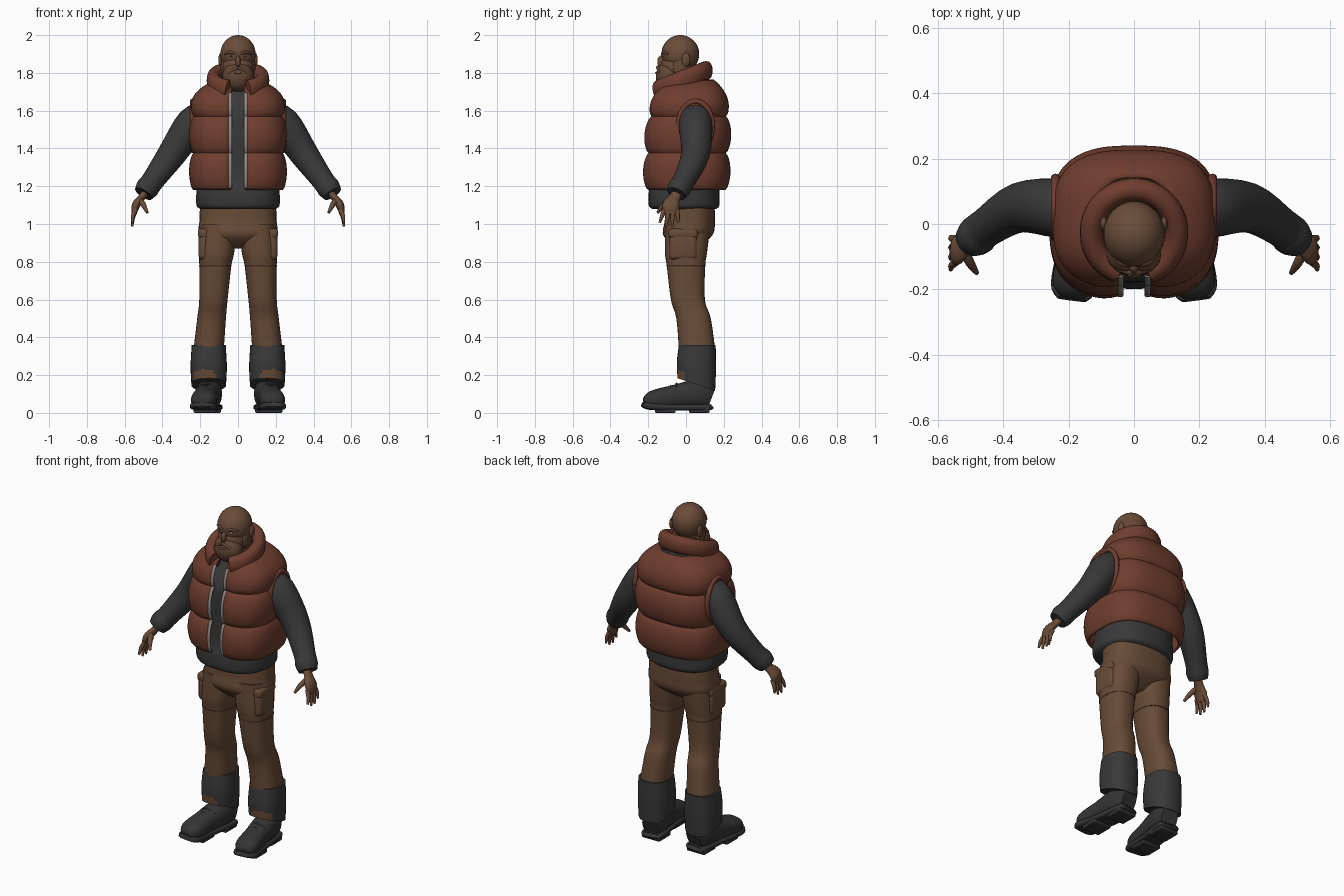
import bpy, bmesh
from math import cos, sin, pi, exp, copysign, radians
from mathutils import Vector, Matrix

default_cube = bpy.data.objects.get("Cube")
if default_cube:
    bpy.data.objects.remove(default_cube)


def material(name, red, green, blue):
    mat = bpy.data.materials.new(name)
    mat.use_nodes = True
    mat.diffuse_color = (red, green, blue, 1)
    shader = mat.node_tree.nodes["Principled BSDF"]
    shader.inputs["Base Color"].default_value = mat.diffuse_color
    shader.inputs["Roughness"].default_value = .8
    return mat


SKIN = material("skin", .145, .073, .04)
HAIR = material("hair", .13, .062, .034)
VEST = material("vest rust", .16, .047, .028)
KNIT = material("shirt charcoal", .04, .04, .041)
TROUSER = material("trouser brown", .138, .07, .037)
SEAM = material("seam brown", .05, .025, .015)
BOOT = material("boot black", .034, .034, .035)
ZIP = material("zip grey", .28, .25, .23)
EYE = material("eye", .3, .25, .2)


def finish(name, bm, mats, mirror=False, rule=None):
    """Turn a bmesh into a shaded object, coloured by an optional face rule."""
    bmesh.ops.recalc_face_normals(bm, faces=bm.faces[:])
    if rule:
        for face in bm.faces:
            face.material_index = int(rule(face.calc_center_median()))
    mesh = bpy.data.meshes.new(name)
    bm.to_mesh(mesh)
    bm.free()
    for mat in mats:
        mesh.materials.append(mat)
    part = bpy.data.objects.new(name, mesh)
    bpy.context.collection.objects.link(part)
    bpy.ops.object.select_all(action="DESELECT")
    part.select_set(True)
    bpy.context.view_layer.objects.active = part
    bpy.ops.object.shade_smooth_by_angle(angle=radians(50))
    if mirror:
        part.modifiers.new("mirror", "MIRROR").use_mirror_merge = False
    return part


def spline(rows, steps):
    """Smooth curve through rows of numbers."""
    rows = [Vector(row) for row in rows]
    padded = [rows[0], *rows, rows[-1]]
    curve = []
    for before, start, stop, after in zip(padded, rows, rows[1:], padded[3:]):
        leave, arrive = (stop - before) / 2, (after - start) / 2
        for step in range(steps):
            t = step / steps
            ease = t * t * (3 - 2 * t)
            curve.append(start.lerp(stop, ease) + leave * t * (1 - t) ** 2 - arrive * t * t * (1 - t))
    return curve + [rows[-1]]


def oval(angle, power):
    c, s = cos(angle), sin(angle)
    return copysign(abs(c) ** (2 / power), c), copysign(abs(s) ** (2 / power), s)


def skin_rings(rings, closed=True):
    """Bridge rings of points with faces; closed rings also get end caps."""
    bm = bmesh.new()
    loops = [[bm.verts.new(point) for point in ring] for ring in rings]
    count = len(loops[0])
    for low, high in zip(loops, loops[1:]):
        for i in range(count if closed else count - 1):
            j = (i + 1) % count
            bm.faces.new((low[i], low[j], high[j], high[i]))
    if closed:
        bm.faces.new(loops[0])
        bm.faces.new(loops[-1])
    return bm


def stack(name, rows, mats, deep=1, power=2.4, sides=32, steps=5, gap=0, notch=0, tilt=0, **options):
    """Loft of level ovals; each row is z, x, y, half width and perhaps half depth."""
    rings = []
    levels = spline(rows, steps)
    for number, row in enumerate(levels):
        z, x, y, wide = row[:4]
        ring = []
        for i in range(sides):
            turn = i / (sides - 1 if gap else sides)
            c, s = oval(gap - pi / 2 + (2 * pi - 2 * gap) * turn, power)
            if s < 0:
                s *= 1 - notch * exp(-(c * wide / .06) ** 2)
            drop = tilt * s * number / len(levels)
            ring.append((x + c * wide, y + s * row[-1] * deep, z - drop))
        rings.append(ring)
    return finish(name, skin_rings(rings, closed=not gap), mats, **options)


def tube(name, rows, mats, ref=(0, 0, 1), squash=(1, 1), power=2, sides=16, steps=4, **options):
    """Sweep of an oval; each row is x, y, z, radius. Squash scales it along ref, from start to end."""
    points = spline(rows, steps)
    ends = [points[0], *points, points[-1]]
    rings = []
    for number, (before, here, after) in enumerate(zip(ends, points, ends[2:])):
        along = Vector((after - before)[:3]).normalized()
        side = along.cross(Vector(ref)).normalized()
        up = side.cross(along)
        first, last = squash
        flat = first + (last - first) * number / len(points)
        ovals = [oval(2 * pi * i / sides, power) for i in range(sides)]
        rings.append([Vector(here[:3]) + (side * c + up * s * flat) * here[3] for c, s in ovals])
    return finish(name, skin_rings(rings), mats, **options)


def placed(place, size):
    return Matrix.Translation(place) @ Matrix.Diagonal((*size, 1))


def ball(name, place, size, mats, **options):
    bm = bmesh.new()
    bmesh.ops.create_uvsphere(bm, u_segments=32, v_segments=24, radius=1, matrix=placed(place, size))
    return finish(name, bm, mats, **options)


def box(name, place, size, mats, bevel):
    bm = bmesh.new()
    bmesh.ops.create_cube(bm, size=1, matrix=placed(place, size))
    bmesh.ops.bevel(bm, geom=bm.edges[:], offset=bevel, segments=3, profile=.5, affect="EDGES")
    return finish(name, bm, mats, mirror=True)


# Head, with cropped hair round the sides and back
ball("skull", (0, -.03, 1.9), (.093, .1, .1), [SKIN, HAIR], rule=lambda c: c.z < 1.93 and c.y > -.01)
ball("jaw", (0, -.045, 1.83), (.083, .088, .09), [SKIN])
stack("neck", [(1.65, 0, .02, .07), (1.83, 0, 0, .07)], [SKIN])
ball("ears", (.092, 0, 1.87), (.012, .022, .035), [SKIN], mirror=True)

# Face
ball("beard", (0, -.09, 1.78), (.083, .07, .08), [HAIR])
ball("sideburns", (.077, -.03, 1.83), (.015, .04, .05), [HAIR], mirror=True)
tube("moustache", [(0, -.15, 1.83, .01), (.05, -.138, 1.8, .008)], [HAIR], mirror=True)
ball("lower_lip", (0, -.157, 1.8), (.02, .006, .006), [SKIN])
ball("nose", (0, -.132, 1.86), (.014, .02, .032), [SKIN])
ball("eyes", (.035, -.12, 1.89), (.013, .006, .006), [EYE], mirror=True)
ball("pupils", (.035, -.126, 1.89), (.004, .002, .004), [SEAM], mirror=True)
tube("eyebrows", [(.01, -.125, 1.9, .007), (.04, -.119, 1.91, .008), (.07, -.095, 1.9, .005)],
     [HAIR], mirror=True)

# Shirt body with a rolled hem below the vest
stack("shirt", [(1.08, 0, -.01, .2), (1.1, 0, -.01, .22), (1.17, 0, -.01, .22), (1.25, 0, 0, .21),
                (1.5, 0, 0, .21), (1.6, 0, .01, .2), (1.74, 0, .02, .1)], [KNIT], deep=.85)


def vest_level(t):
    """Three padded bands that draw in towards the shoulders."""
    puff = abs(sin(3 * pi * t)) ** .6
    wide = (.237 + .022 * puff) * (1 - .55 * t ** 11)
    depth = (.208 + .027 * puff) * (1 - .42 * t ** 6)
    return 1.18 + .585 * t, 0, .025 * t * t, wide, depth


# Padded vest, open down the front
levels = [vest_level(i / 48) for i in range(49)]
vest = stack("vest", levels, [VEST], power=2.8, sides=72, steps=1, gap=.075, notch=.1)
vest.modifiers.new("padding", "SOLIDIFY").thickness = .012
strip = [(.042, y - depth * .93, z, .01) for z, x, y, wide, depth in levels[1:-6]]
tube("zip_strips", strip, [ZIP], ref=(0, 1, 0), squash=(.6, .6), steps=1, mirror=True)
turns = [2 * pi * i / 32 for i in range(33)]
rim = [(.24, .05 + .09 * cos(a), 1.52 + .13 * sin(a), .014) for a in turns]
tube("armhole_rims", rim, [VEST], ref=(1, 0, 0), steps=1, mirror=True)
sweep = [.4 + (2 * pi - .8) * i / 40 for i in range(41)]
collar = [(.13 * sin(a), -.025 - .13 * cos(a), 1.76 - .052 * cos(a), .036) for a in sweep]
tube("collar", collar, [VEST], squash=(1.4, 1.4), power=2.3, steps=1)

# Sleeves with gathered cuffs
tube("sleeves", [(.17, .05, 1.56, .08), (.24, .05, 1.53, .09), (.35, .05, 1.37, .076),
                 (.45, -.01, 1.23, .06), (.48, -.035, 1.19, .062), (.5, -.05, 1.16, .052)],
     [KNIT], sides=24, mirror=True)

# Hands
tube("palms", [(.48, -.04, 1.18, .03), (.51, -.06, 1.14, .03), (.54, -.08, 1.1, .045),
               (.55, -.08, 1.05, .035)], [SKIN], ref=(1, 0, .5), squash=(.8, .3), mirror=True)
for i, finger in enumerate(("index", "middle", "ring", "little")):
    spread = i - 1.5
    tip = Vector((.56, -.09 + .033 * spread, .985 + .01 * spread ** 2))
    knuckle = Vector((.54, -.08 + .022 * spread, 1.08))
    bend = (knuckle + tip) / 2 + Vector((.006, 0, 0))
    tube(finger + "_fingers", [(*knuckle, .012), (*bend, .011), (*tip, .006)],
         [SKIN], ref=(1, 0, 0), mirror=True)
tube("thumbs", [(.52, -.08, 1.13, .015), (.5, -.12, 1.1, .014), (.48, -.15, 1.06, .007)],
     [SKIN], ref=(1, 0, 0), mirror=True)

# Trousers with cargo pockets and a seam round each thigh
stack("trouser_hips", [(.87, 0, 0, .08), (.94, 0, .01, .2), (1.02, 0, .02, .204), (1.12, 0, .02, .2)],
      [TROUSER], deep=.65)
stack("trouser_legs", [(1, .1, .01, .1), (.85, .113, 0, .093), (.78, .12, 0, .085), (.6, .13, .01, .075),
                       (.5, .14, .04, .076), (.34, .155, .058, .08)], [TROUSER], deep=1.2, mirror=True)
stack("thigh_seams", [(.775, .12, 0, .086), (.782, .12, 0, .086)], [SEAM], deep=1.2, mirror=True)
box("cargo_pockets", (.175, -.015, .89), (.07, .15, .16), [TROUSER], bevel=.025)
box("pocket_flaps", (.176, -.015, .95), (.072, .155, .05), [TROUSER], bevel=.016)

# Dark leg cuffs, brown where they part over the boots
stack("leg_cuffs", [(.36, .155, .06, .09), (.25, .155, .055, .096), (.15, .155, .055, .092)],
      [KNIT, TROUSER], deep=1.08, tilt=.035, steps=12, mirror=True,
      rule=lambda c: c.z < .23 - 5 * (c.x - .18) ** 2 and c.y < 0 and c.x > .11)


def foot(y, z, radius):
    """A point on the foot, which turns outward towards the toe."""
    return .16 - .13 * y, y, z, radius


# Boots
tube("boot_uppers", [foot(.13, .08, .05), foot(.06, .1, .068), foot(-.07, .085, .064),
                     foot(-.18, .065, .066), foot(-.22, .055, .04)],
     [BOOT], squash=(1.3, .55), power=2.4, sides=24, mirror=True)
tube("boot_soles", [foot(.135, .035, .04), foot(.11, .03, .064), foot(-.06, .03, .064),
                    foot(-.19, .035, .07), foot(-.23, .045, .045)],
     [BOOT], squash=(.27, .27), power=4, sides=24, mirror=True)
box("boot_heels", (.15, .07, .02), (.12, .11, .04), [BOOT], bevel=.008)
box("boot_treads", (.175, -.11, .012), (.12, .11, .024), [BOOT], bevel=.008)
for i in range(3):
    x, y, z, half = foot(-.05 - .03 * i, .155 - .012 * i, .045)
    tube(f"boot_laces_{i + 1}", [(x - half, y, z - .02, .005), (x, y, z, .005), (x + half, y, z - .02, .005)],
         [BOOT], mirror=True)
